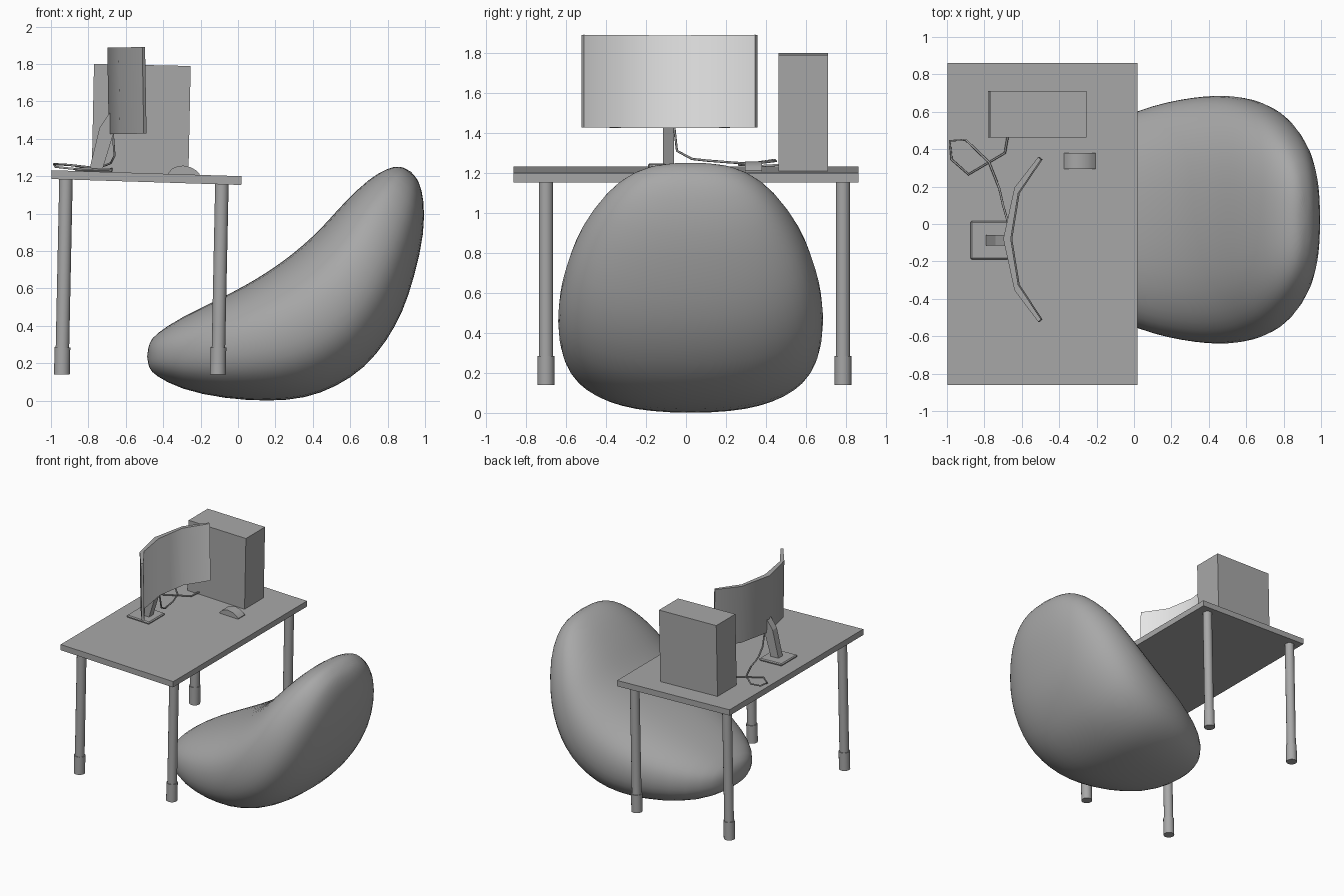
import bpy, bmesh, math
from mathutils import Matrix, Vector

cube = bpy.data.objects.get("Cube")
if cube:
    bpy.data.objects.remove(cube, do_unlink=True)


def material(name, value):
    m = bpy.data.materials.new(name)
    m.use_nodes = True
    color = (value, value, value, 1)
    m.diffuse_color = color
    m.node_tree.nodes["Principled BSDF"].inputs["Base Color"].default_value = color
    return m


GREY = material("mid grey", 0.39)
SCREEN = material("pale screen", 0.8)


def lean(degrees, pivot):
    return Matrix.Translation(pivot) @ Matrix.Rotation(math.radians(degrees), 4, 'Y')


# The desk top leans a little more than the parts under and on it
DESK = lean(1.8, (-0.49, 0, 1.216))
UPRIGHT = lean(1.2, (-0.49, 0, 1.216))
WORLD = Matrix.Identity(4)


def finish(name, bm, frame=WORLD, smooth=None):
    bmesh.ops.recalc_face_normals(bm, faces=bm.faces)
    mesh = bpy.data.meshes.new(name)
    bm.to_mesh(mesh)
    bm.free()
    mesh.materials.append(GREY)
    ob = bpy.data.objects.new(name, mesh)
    bpy.context.collection.objects.link(ob)
    ob.matrix_world = frame
    if smooth:
        bpy.ops.object.select_all(action='DESELECT')
        ob.select_set(True)
        bpy.context.view_layer.objects.active = ob
        bpy.ops.object.shade_smooth_by_angle(angle=math.radians(smooth))
    return ob


def prism(name, outline, lo, hi, axis, frame=WORLD, smooth=None):
    """Extrude an (x, z) outline along y, or an (x, y) outline along z."""
    bm = bmesh.new()

    def place(p, d):
        return (p[0], d, p[1]) if axis == 'y' else (p[0], p[1], d)
    a = [bm.verts.new(place(p, lo)) for p in outline]
    b = [bm.verts.new(place(p, hi)) for p in outline]
    bm.faces.new(a)
    bm.faces.new(b)
    for i in range(len(a)):
        j = (i + 1) % len(a)
        bm.faces.new((a[i], a[j], b[j], b[i]))
    return finish(name, bm, frame, smooth)


def box(name, x, y, z, frame):
    return prism(name, [(x[0], y[0]), (x[1], y[0]), (x[1], y[1]), (x[0], y[1])],
                 z[0], z[1], 'z', frame)


def cylinder(name, x, y, z0, z1, r):
    bm = bmesh.new()
    at = Matrix.Translation((x, y, (z0 + z1) / 2))
    bmesh.ops.create_cone(bm, cap_ends=True, segments=24, radius1=r, radius2=r,
                          depth=z1 - z0, matrix=at)
    return finish(name, bm, UPRIGHT, 30)


# Desk top, legs and feet
box("desk_top", (-0.507, 0.509), (-0.862, 0.862), (-0.047, 0), DESK)
for side, x, bottom in (("back", -0.429, -1.085), ("front", 0.405, -1.068)):
    for end, y in (("near", -0.70), ("far", 0.785)):
        cylinder(f"{side}_{end}_leg", x, y, bottom + 0.13, -0.04, 0.036)
        cylinder(f"{side}_{end}_foot", x, y, bottom, bottom + 0.145, 0.042)

# Computer case
box("computer_case", (-0.292, 0.225), (0.463, 0.71), (-0.004, 0.578), UPRIGHT)

# Curved monitor with a pale display face, tipped slightly back
back = [(-0.508, 0.358), (-0.635, 0.195), (-0.695, -0.08), (-0.635, -0.355), (-0.508, -0.523)]
front = [(-0.493, 0.345), (-0.615, 0.165), (-0.655, -0.08), (-0.615, -0.325), (-0.493, -0.51)]
MONITOR = lean(-1, (-0.6, 0, 1.66)) @ Matrix.Translation((0.6, 0, 0))
monitor = prism("monitor", back + front[::-1], -0.234, 0.229, 'z', MONITOR, 35)
monitor.data.materials.append(SCREEN)
for f in monitor.data.polygons:
    if f.normal.x > 0.75:
        f.material_index = 1

# Monitor stand
base = box("stand_base", (-0.385, -0.18), (-0.19, 0.015), (0, 0.02), DESK)
base.modifiers.new("edges", 'BEVEL').width = 0.007
prism("stand_arm", [(-0.795, 1.235), (-0.74, 1.46), (-0.685, 1.54), (-0.665, 1.43),
                    (-0.725, 1.235)], -0.115, -0.06, 'y')

# Mouse
prism("mouse", [(0.115, 0), (0.135, 0.028), (0.165, 0.042), (0.195, 0.047), (0.235, 0.04),
                (0.265, 0.024), (0.285, 0.006), (0.285, 0)], 0.295, 0.38, 'y', DESK, 30)

# Cable from monitor to computer case
path = [(-0.67, -0.06, 1.44), (-0.66, -0.045, 1.31), (-0.68, 0.03, 1.27), (-0.70, 0.10, 1.262),
        (-0.72, 0.19, 1.255), (-0.775, 0.33, 1.245), (-0.90, 0.45, 1.26), (-0.985, 0.445, 1.265),
        (-0.975, 0.345, 1.25), (-0.885, 0.265, 1.24), (-0.69, 0.38, 1.235), (-0.675, 0.47, 1.24)]
curve = bpy.data.curves.new("cable", 'CURVE')
curve.dimensions = '3D'
curve.bevel_depth = 0.006
curve.bevel_resolution = 1
curve.use_fill_caps = True
spline = curve.splines.new('POLY')
spline.points.add(len(path) - 1)
for point, co in zip(spline.points, path):
    point.co = (*co, 1)
curve.materials.append(GREY)
bpy.context.collection.objects.link(bpy.data.objects.new("cable", curve))

# Bean bag: oval sections (top x, top z, bottom x, bottom z, half width) from toe to head
sections = [
    (-0.475, 0.31, -0.475, 0.17, 0.14), (-0.445, 0.355, -0.445, 0.135, 0.26),
    (-0.31, 0.445, -0.31, 0.058, 0.42), (-0.10, 0.545, -0.07, 0.007, 0.55),
    (0.06, 0.63, 0.17, -0.007, 0.62), (0.155, 0.69, 0.36, 0.008, 0.65),
    (0.25, 0.755, 0.525, 0.07, 0.668), (0.33, 0.82, 0.68, 0.17, 0.67),
    (0.41, 0.89, 0.8, 0.32, 0.655), (0.49, 0.975, 0.885, 0.475, 0.62),
    (0.57, 1.065, 0.945, 0.66, 0.57), (0.70, 1.19, 1.0, 0.90, 0.45),
    (0.80, 1.245, 0.995, 1.08, 0.32), (0.865, 1.257, 0.97, 1.17, 0.19)]
N = 24
MIDDLE = 0.023


def rounded(v):
    return math.copysign(abs(v) ** 0.82, v)


bm = bmesh.new()
rings = []
for tx, tz, bx, bz, w in sections:
    top, low = Vector((tx, MIDDLE, tz)), Vector((bx, MIDDLE, bz))
    ring = []
    for i in range(N):
        a = 2 * math.pi * i / N
        p = (top + low) / 2 + (top - low) / 2 * rounded(math.sin(a))
        p.y += w * rounded(math.cos(a))
        ring.append(bm.verts.new(p))
    rings.append(ring)
for r, s in zip(rings, rings[1:]):
    for i in range(N):
        j = (i + 1) % N
        bm.faces.new((r[i], r[j], s[j], s[i]))
for ring, tip in ((rings[0], (-0.488, MIDDLE, 0.235)), (rings[-1], (0.927, MIDDLE, 1.225))):
    v = bm.verts.new(tip)
    for i in range(N):
        bm.faces.new((ring[i], ring[(i + 1) % N], v))
bag = finish("bean_bag", bm, smooth=180)
bag.modifiers.new("soft", 'SUBSURF').levels = 1
